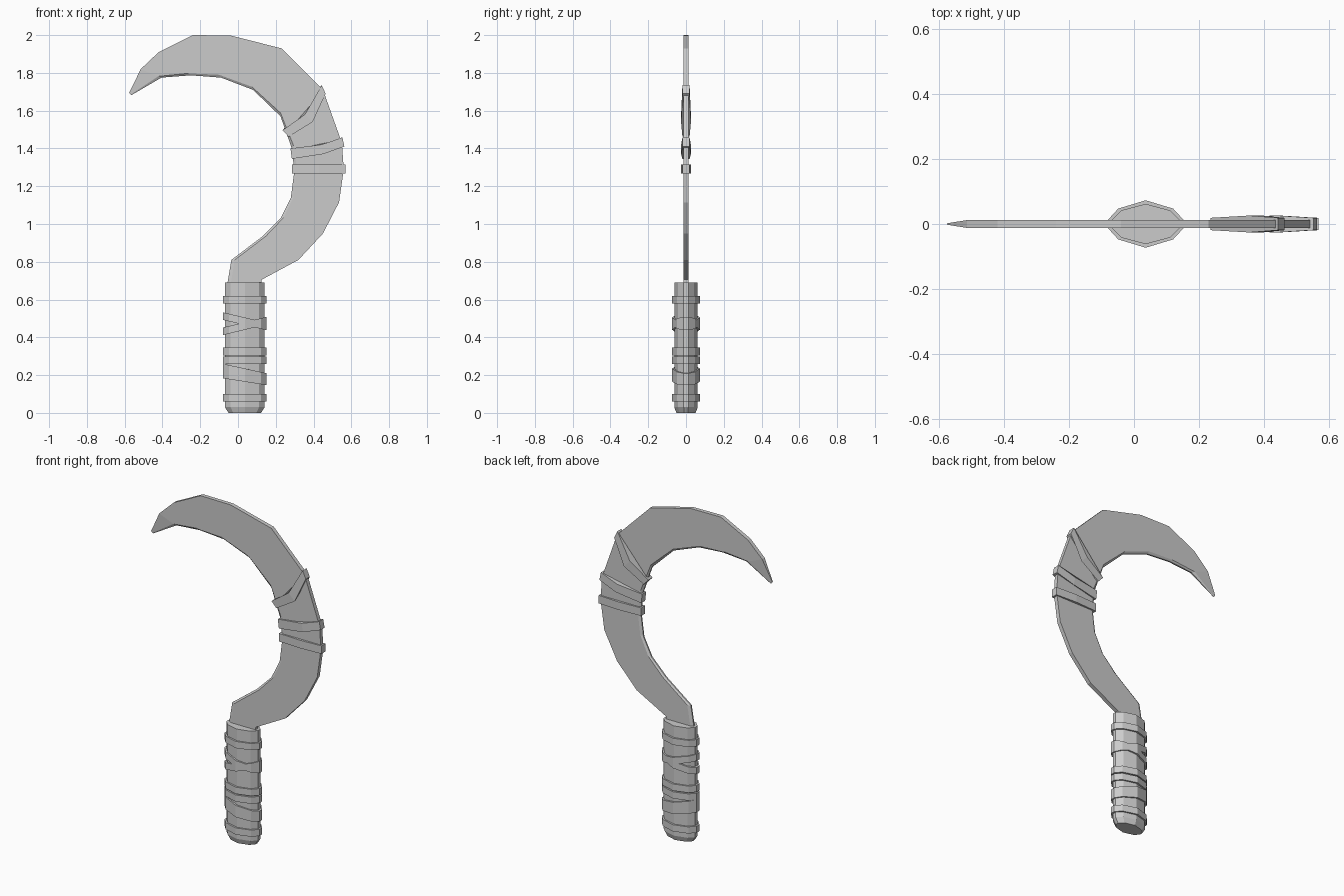
import bpy
import bmesh
from mathutils import Vector

if "Cube" in bpy.data.objects:
    bpy.data.objects.remove(bpy.data.objects["Cube"])


def loft(name, rings):
    """Closed flat-faced solid skinned through equal-length rings of points."""
    bm = bmesh.new()
    vs = [[bm.verts.new(p) for p in ring] for ring in rings]
    n = len(vs[0])
    for a, b in zip(vs, vs[1:]):
        for i in range(n):
            j = (i + 1) % n
            bm.faces.new((a[i], a[j], b[j], b[i]))
    bm.faces.new(vs[0])
    bm.faces.new(vs[-1])
    bmesh.ops.recalc_face_normals(bm, faces=bm.faces)
    mesh = bpy.data.meshes.new(name)
    bm.to_mesh(mesh)
    bm.free()
    ob = bpy.data.objects.new(name, mesh)
    bpy.context.collection.objects.link(ob)
    return ob


# Ten-sided grip cross-section around x = CX
CX = 0.036
HALF = [(0.0, 0.062), (0.075, 0.042), (0.105, 0.012)]
QUAD = HALF + [(x, -y) for x, y in reversed(HALF)]
SECTION = QUAD + [(-x, y) for x, y in reversed(QUAD[1:-1])]


def grip_ring(z, scale=1.0, grow=0.0, tilt=0.0):
    pts = []
    for x, y in SECTION:
        d = Vector((x, y))
        d = d * scale + d.normalized() * grow
        pts.append((CX + d.x, d.y, z + tilt * d.x / 0.115))
    return pts


# Grip with a chamfered pommel
loft("handle", [grip_ring(0.0, 0.82), grip_ring(0.03), grip_ring(0.69)])

# Grip wraps: (centre height, tilt); positive tilt rises to the right
wraps = [(0.08, 0), (0.185, -0.018), (0.215, -0.025), (0.278, 0),
         (0.325, 0), (0.46, 0.028), (0.485, -0.027), (0.60, 0)]
for i, (z, t) in enumerate(wraps):
    loft(f"handle_wrap_{i + 1}",
         [grip_ring(z + dz, grow=0.011, tilt=t) for dz in (-0.02, 0.02)])

# Curved blade: outer back and inner cutting edge, from grip to tip
outer = [(0.125, 0.62), (0.125, 0.705), (0.32, 0.81), (0.45, 0.95),
         (0.535, 1.115), (0.56, 1.29), (0.55, 1.43), (0.45, 1.71),
         (0.23, 1.93), (-0.04, 1.998), (-0.24, 2.0), (-0.42, 1.91),
         (-0.515, 1.82), (-0.576, 1.695)]
inner = [(-0.055, 0.62), (-0.055, 0.69), (-0.035, 0.81), (0.13, 0.935),
         (0.225, 1.03), (0.28, 1.14), (0.298, 1.28), (0.285, 1.40),
         (0.225, 1.57), (0.08, 1.71), (-0.09, 1.775), (-0.25, 1.787),
         (-0.405, 1.775), (-0.565, 1.682)]
T = 0.012
rings = []
for k, (o, i) in enumerate(zip(outer, inner)):
    o, i = Vector(o), Vector(i)
    tip = k == len(outer) - 1
    t = 0.002 if tip else T
    m = i + (o - i).normalized() * (0.004 if tip else 0.018)
    e = t * 0.35
    rings.append([(o.x, -t, o.y), (m.x, -t, m.y), (i.x, -e, i.y),
                  (i.x, e, i.y), (m.x, t, m.y), (o.x, t, o.y)])
loft("blade", rings)


# Bands bound around the blade: lower and upper lines (inner, middle, outer)
def band(name, lower, upper):
    depth = (0.019, 0.026, 0.019)
    loft(name, [[(x, -d, z) for (x, z), d in zip(line, depth)] +
                [(x, d, z) for (x, z), d in reversed(list(zip(line, depth)))]
                for line in (lower, upper)])


band("blade_band_low",
     [(0.285, 1.268), (0.43, 1.268), (0.568, 1.268)],
     [(0.285, 1.316), (0.43, 1.316), (0.568, 1.316)])
band("blade_band_middle",
     [(0.285, 1.345), (0.45, 1.37), (0.563, 1.41)],
     [(0.278, 1.40), (0.44, 1.42), (0.553, 1.458)])
band("blade_band_high",
     [(0.268, 1.462), (0.395, 1.54), (0.464, 1.69)],
     [(0.236, 1.497), (0.355, 1.58), (0.443, 1.735)])
